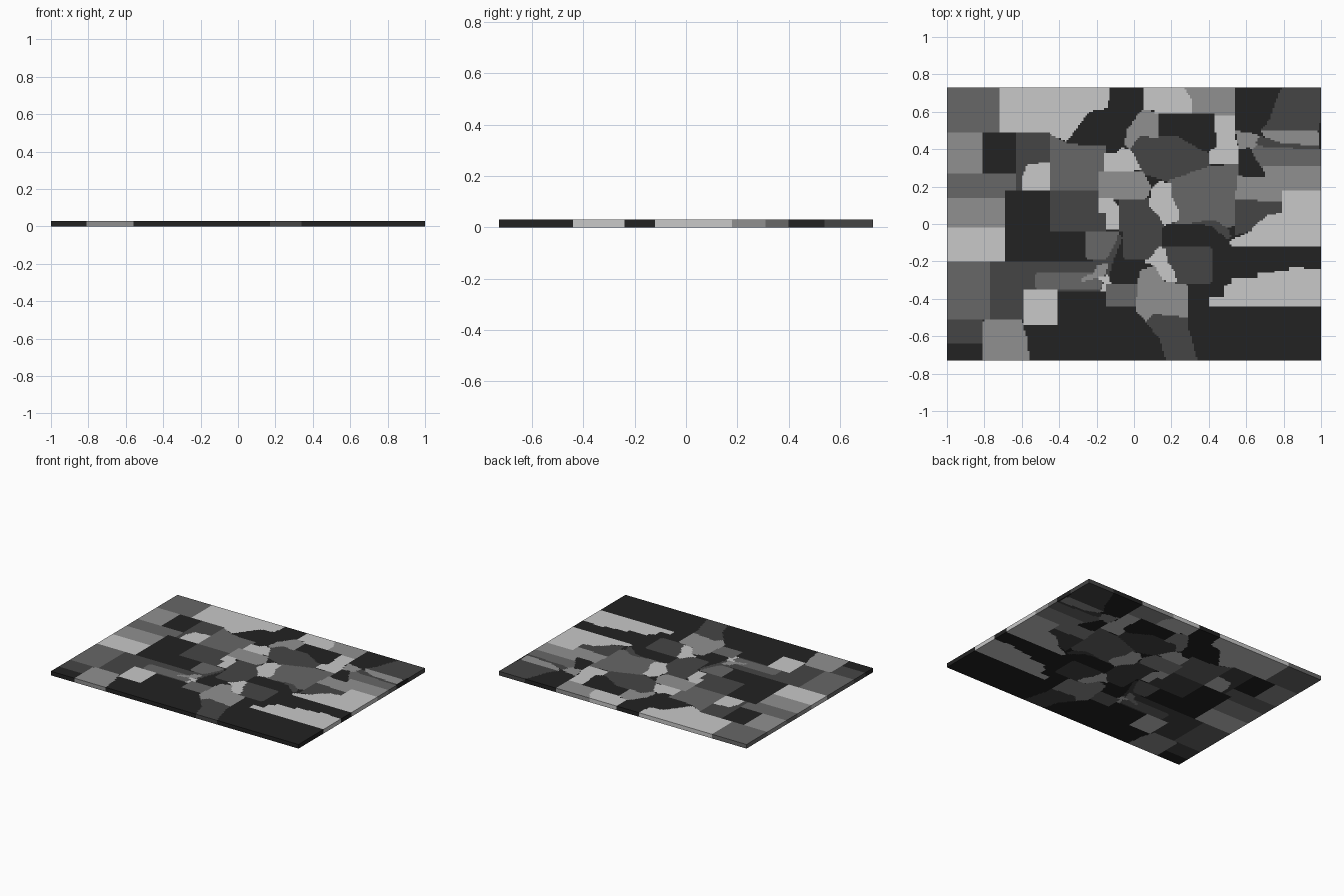
import bpy

if "Cube" in bpy.data.objects:
    bpy.data.objects.remove(bpy.data.objects["Cube"])

# Patchwork panel: a thin slab cut into small cells; each cell takes the shade of
# the last patch that covers it, through the full thickness.
W, D, T, CELL = 2.0, 1.46, 0.03, 0.01
NX, NY = round(W / CELL), round(D / CELL)
BLACK, DARK, MID, SOFT, LIGHT = range(5)
grid = [[BLACK] * NX for _ in range(NY)]


def inside(p, x, y):
    hit = False
    for (ax, ay), (bx, by) in zip(p, p[1:] + p[:1]):
        if (ay > y) != (by > y) and x < ax + (y - ay) * (bx - ax) / (by - ay):
            hit = not hit
    return hit


def paint(shade, x0, y0, x1, y1, test):
    for j in range(max(0, int((y0 + D / 2) / CELL) - 1), min(NY, int((y1 + D / 2) / CELL) + 2)):
        for i in range(max(0, int((x0 + W / 2) / CELL) - 1), min(NX, int((x1 + W / 2) / CELL) + 2)):
            if test((i + .5) * CELL - W / 2, (j + .5) * CELL - D / 2):
                grid[j][i] = shade


def rect(shade, x0, y0, x1, y1, r=0.0):
    """Rectangle patch with corner radius r."""
    cx, cy, hx, hy = (x0 + x1) / 2, (y0 + y1) / 2, (x1 - x0) / 2 - r, (y1 - y0) / 2 - r

    def test(x, y):
        dx, dy = max(abs(x - cx) - hx, 0), max(abs(y - cy) - hy, 0)
        return dx * dx + dy * dy <= r * r + 1e-9
    paint(shade, x0, y0, x1, y1, test)


def poly(shade, *p):
    """Irregular patch from hundredths of a unit."""
    p = [(p[k] / 100, p[k + 1] / 100) for k in range(0, len(p), 2)]
    xs, ys = [q[0] for q in p], [q[1] for q in p]
    paint(shade, min(xs), min(ys), max(xs), max(ys), lambda x, y: inside(p, x, y))


# left side patches
rect(MID, -1, .14, -.60, .73)
rect(LIGHT, -.72, .49, -.13, .73)
poly(LIGHT, -45, 50, -45, 48, -36, 44, -28, 52)
rect(SOFT, -1, .27, -.81, .49)
rect(DARK, -.63, .18, -.45, .49)
rect(BLACK, -.81, .27, -.63, .49, .015)
poly(LIGHT, -60, 18, -60, 25, -57, 32, -45, 33, -45, 18)
rect(SOFT, -1, -.02, -.69, .14)
rect(LIGHT, -1, -.20, -.69, -.02)
rect(BLACK, -.69, -.20, -.45, .18)

# lower left patches
rect(MID, -1, -.51, -.77, -.20)
rect(DARK, -1, -.64, -.81, -.51)
rect(DARK, -.77, -.51, -.53, -.20)
poly(DARK, -54, -20, -24, -20, -15, -18, -11, -8, -9, -5, -6, -7, -12, -22, -14, -36, -54, -36)
rect(MID, -.53, -.35, -.17, -.26, .02)
poly(SOFT, -81, -73, -81, -53, -79, -51, -60, -51, -57, -62, -56, -73)
rect(LIGHT, -.59, -.54, -.41, -.35)

# centre left patches
rect(DARK, -.45, -.04, -.15, .18)
rect(BLACK, -.60, -.20, -.28, -.04, .025)
poly(MID, -45, 48, -35, 43, -25, 42, -15, 42, -15, 28, -19, 27, -19, 18, -45, 18)
poly(MID, -26, -4, -8, -4, -9, -8, -12, -14, -15, -19, -24, -19, -26, -17)
poly(SOFT, -28, -31, -27, -28, -21, -26, -20, -22, -14, -21, -15, -27, -20, -29)
poly(LIGHT, -18, -36, -16, -31, -20, -29, -14, -27, -12, -32, -15, -36)

# middle patches
rect(DARK, -.08, -.04, .25, .14)
rect(DARK, -.06, -.19, .16, .02, .02)
poly(DARK, -3, 40, 3, 47, 23, 47, 37, 39, 41, 39, 41, 30, 20, 22, 4, 27)
poly(MID, 18, 23, 40, 31, 56, 32, 56, 0, 49, -3, 43, 0, 22, 0, 20, 10)
poly(SOFT, -19, 28, 5, 28, 9, 20, 8, 16, 5, 13, -19, 13)
poly(LIGHT, -16, 28, -16, 38, -10, 38, -7, 41, -2, 40, 1, 35, 4, 29, -5, 28)
poly(LIGHT, -19, 14, -11, 14, -11, 12, -8, 10, -8, -3, -15, -3, -15, 6, -19, 6)
poly(BLACK, 15, -12, 15, -3, 17, 0, 40, 0, 47, -4, 51, -8, 52, -12)
poly(LIGHT, 9, 19, 13, 23, 20, 22, 20, 15, 24, 7, 24, 2, 16, -1, 13, 5, 8, 10)
poly(DARK, 28, 1, 43, 2, 50, -2, 52, -7, 50, -8, 46, -5, 41, -1)

# lower middle patches
rect(DARK, .15, -.32, .42, -.12, .025)
poly(LIGHT, 5, -20, 10, -17, 13, -12, 17, -13, 18, -20, 22, -26, 23, -31, 12, -30, 11, -22)
rect(MID, -.15, -.44, .04, -.32)
poly(SOFT, 3, -25, 11, -22, 16, -31, 28, -32, 29, -34, 29, -50, 10, -48, 6, -52, 1, -46, 2, -32)
poly(DARK, 6, -52, 10, -48, 29, -50, 29, -55, 34, -73, 17, -73, 14, -62)

# top patches
poly(BLACK, -13, 73, 5, 73, 4, 60, -2, 50, -5, 42, -10, 38, -15, 42, -25, 42,
     -36, 44, -30, 52, -24, 60, -14, 62, -13, 70)
poly(SOFT, -4, 50, 4, 61, 13, 60, 13, 46, 3, 47, -2, 40, -5, 42)
rect(SOFT, .25, .58, .54, .73)
poly(LIGHT, 5, 73, 27, 73, 31, 66, 31, 59, 12, 59, 10, 61, 5, 61)
poly(BLACK, 13, 59, 43, 59, 44, 41, 40, 38, 35, 41, 25, 47, 13, 47)
poly(LIGHT, 43, 58, 54, 58, 54, 47, 56, 40, 56, 32, 40, 32, 40, 39, 44, 41)

# right side patches
rect(MID, .60, .29, 1, .45)
poly(SOFT, 54, 10, 55, 26, 70, 26, 69, 31, 100, 31, 100, 18, 79, 18, 79, 10)
poly(DARK, 54, -6, 54, 13, 79, 12, 79, 5, 68, 2, 62, -4)
poly(LIGHT, 79, 18, 100, 18, 100, -12, 52, -12, 51, -9, 62, -4, 68, 2, 72, 5, 79, 6)
poly(SOFT, 54, 50, 66, 48, 68, 46, 64, 40, 56, 40)
poly(DARK, 79, 73, 100, 73, 100, 50, 68, 50, 73, 57, 75, 64)
poly(SOFT, 68, 50, 98, 50, 100, 47, 100, 42, 78, 43, 70, 46)
poly(DARK, 65, 43, 67, 47, 72, 46, 79, 43, 100, 42, 100, 40, 70, 41)
poly(BLACK, 57, 40, 62, 41, 65, 35, 69, 29, 70, 25, 58, 25, 59, 30, 56, 34)
rect(BLACK, .99, .40, 1, .54)
poly(LIGHT, 40, -44, 100, -44, 100, -24, 83, -23, 83, -25, 66, -26, 66, -29, 52, -29,
     52, -32, 48, -33, 48, -39, 40, -39)

# slab mesh: top and bottom cells plus the rim
stride = (NX + 1) * (NY + 1)
verts = [(i * CELL - W / 2, j * CELL - D / 2, z)
         for z in (0, T) for j in range(NY + 1) for i in range(NX + 1)]
faces, shades = [], []


def add(shade, *f):
    faces.append(f)
    shades.append(shade)


for j in range(NY):
    for i in range(NX):
        s, a = grid[j][i], j * (NX + 1) + i
        b, c, d = a + 1, a + NX + 2, a + NX + 1
        add(s, a + stride, b + stride, c + stride, d + stride)
        add(s, d, c, b, a)
        for edge, p, q in ((j == 0, a, b), (i == NX - 1, b, c), (j == NY - 1, c, d), (i == 0, d, a)):
            if edge:
                add(s, p, q, q + stride, p + stride)

mesh = bpy.data.meshes.new("patchwork_panel")
mesh.from_pydata(verts, [], faces)
for name, v in (("black", .016), ("dark grey", .060), ("mid grey", .136),
                ("soft grey", .28), ("light grey", .578)):
    m = bpy.data.materials.new(name)
    m.diffuse_color = (v, v, v, 1)
    m.use_nodes = True
    m.node_tree.nodes["Principled BSDF"].inputs["Base Color"].default_value = m.diffuse_color
    mesh.materials.append(m)
mesh.polygons.foreach_set("material_index", shades)
mesh.update()
bpy.context.collection.objects.link(bpy.data.objects.new("patchwork_panel", mesh))
